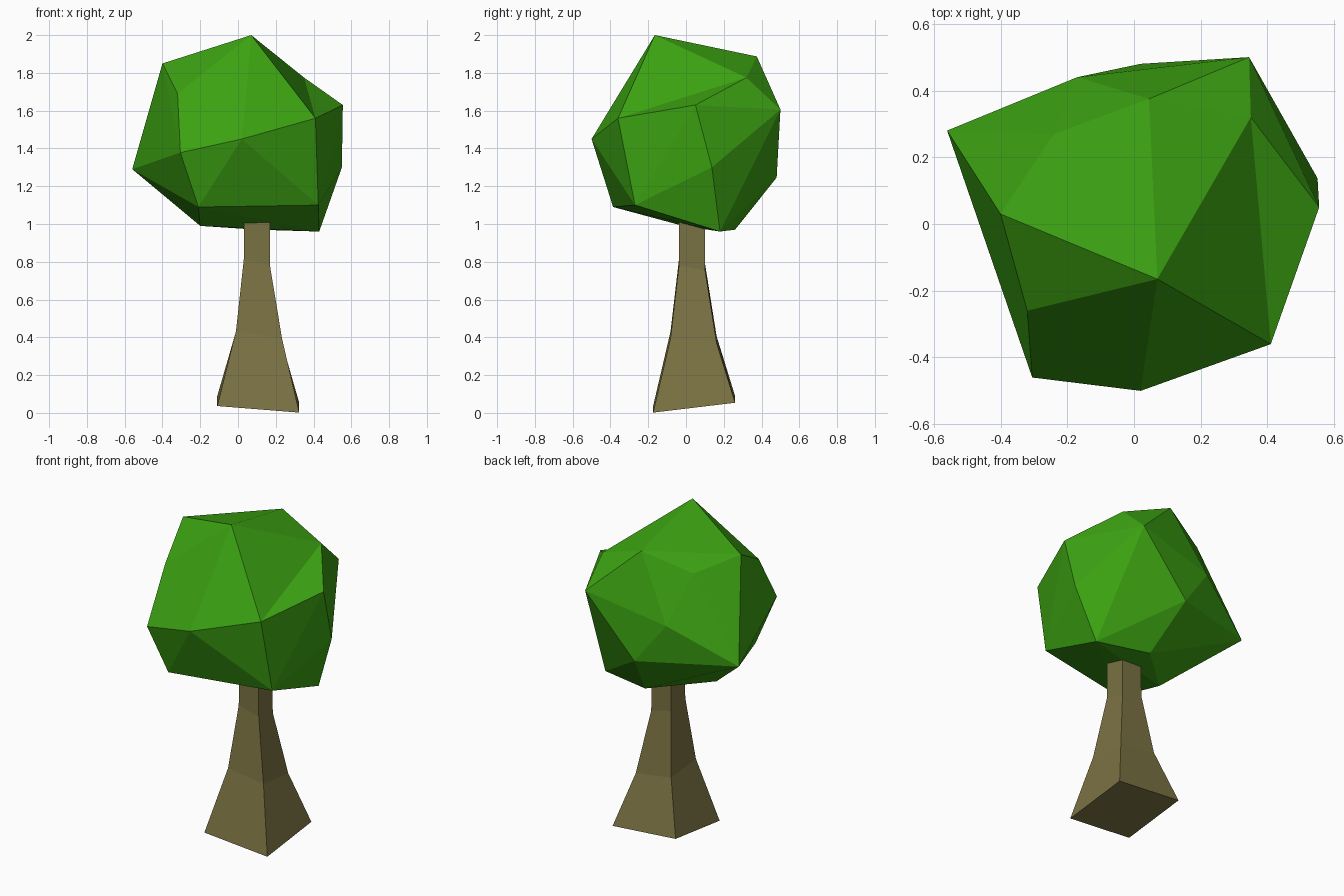
import bpy
import bmesh

default_cube = bpy.data.objects.get("Cube")
if default_cube:
    bpy.data.objects.remove(default_cube, do_unlink=True)


def make_material(name, rgb):
    material = bpy.data.materials.new(name)
    material.use_nodes = True
    color = (*rgb, 1)
    material.diffuse_color = color
    shader = material.node_tree.nodes["Principled BSDF"]
    shader.inputs["Base Color"].default_value = color
    shader.inputs["Roughness"].default_value = 0.9
    return material


def add_object(name, bm, material):
    bmesh.ops.recalc_face_normals(bm, faces=bm.faces[:])
    mesh = bpy.data.meshes.new(name)
    bm.to_mesh(mesh)
    bm.free()
    mesh.materials.append(material)
    obj = bpy.data.objects.new(name, mesh)
    bpy.context.scene.collection.objects.link(obj)
    return obj


def flip_edge(bm, a, b, c, d):
    """Swap the diagonal a-b of two neighbouring triangles for c-d, making a dent."""
    edge = bm.edges.get((a, b))
    if edge is None or len(edge.link_faces) != 2:
        return
    if {v for f in edge.link_faces for v in f.verts} != {a, b, c, d}:
        return
    bmesh.ops.delete(bm, geom=[edge], context='EDGES')
    bm.faces.new((a, c, d))
    bm.faces.new((b, d, c))


leaf_green = make_material("leaf green", (0.045, 0.36, 0.006))
bark_brown = make_material("bark brown", (0.195, 0.168, 0.056))

# Foliage: faceted clump, a hull around its corners with two dented creases
corners = {
    "peak": (0.07, -0.165, 2.0),
    "top_right": (-0.40, 0.03, 1.85),
    "top_back": (0.045, 0.375, 1.887),
    "top_back_right": (-0.24, 0.27, 1.78),
    "top_left": (0.35, 0.32, 1.775),
    "upper_right": (-0.32, -0.26, 1.69),
    "upper_left": (0.555, 0.05, 1.63),
    "upper_back_left": (0.345, 0.50, 1.606),
    "upper_front_left": (0.41, -0.36, 1.56),
    "mid_back": (-0.17, 0.44, 1.50),
    "mid_front": (0.02, -0.50, 1.45),
    "mid_front_right": (-0.305, -0.46, 1.378),
    "mid_left": (0.55, 0.137, 1.30),
    "mid_right": (-0.56, 0.28, 1.29),
    "low_back": (0.02, 0.48, 1.246),
    "low_front_left": (0.425, -0.27, 1.10),
    "low_front_right": (-0.21, -0.386, 1.09),
    "bottom_right": (-0.20, -0.015, 0.99),
    "bottom_back": (0.10, 0.26, 0.97),
    "bottom_left": (0.43, 0.18, 0.96),
}
bm = bmesh.new()
points = {name: bm.verts.new(co) for name, co in corners.items()}
bmesh.ops.convex_hull(bm, input=bm.verts[:], use_existing_faces=False)
creases = [
    ("peak", "upper_left", "top_left", "upper_front_left"),
    ("mid_right", "mid_front_right", "upper_right", "low_front_right"),
]
for crease in creases:
    flip_edge(bm, *(points[name] for name in crease))
add_object("foliage", bm, leaf_green)

# Trunk: square sections lofted upward, each slightly tilted
# (centre x, centre y, height, half width, slope along x, slope along y)
sections = [
    (0.107, 0.043, 0.045, 0.217, -0.08, 0.12),
    (0.111, 0.04, 0.40, 0.122, -0.15, -0.1),
    (0.10, 0.032, 0.785, 0.069, -0.25, -0.2),
    (0.10, 0.032, 1.12, 0.068, 0, 0),
]
bm = bmesh.new()
rings = []
for cx, cy, cz, half, slope_x, slope_y in sections:
    rings.append([
        bm.verts.new((cx + sx * half, cy + sy * half,
                      cz + half * (sx * slope_x + sy * slope_y)))
        for sx, sy in ((-1, -1), (1, -1), (1, 1), (-1, 1))
    ])
for lower, upper in zip(rings, rings[1:]):
    for i in range(4):
        j = (i + 1) % 4
        bm.faces.new((lower[i], lower[j], upper[j], upper[i]))
bm.faces.new(rings[0][::-1])
bm.faces.new(rings[-1])
add_object("trunk", bm, bark_brown)
